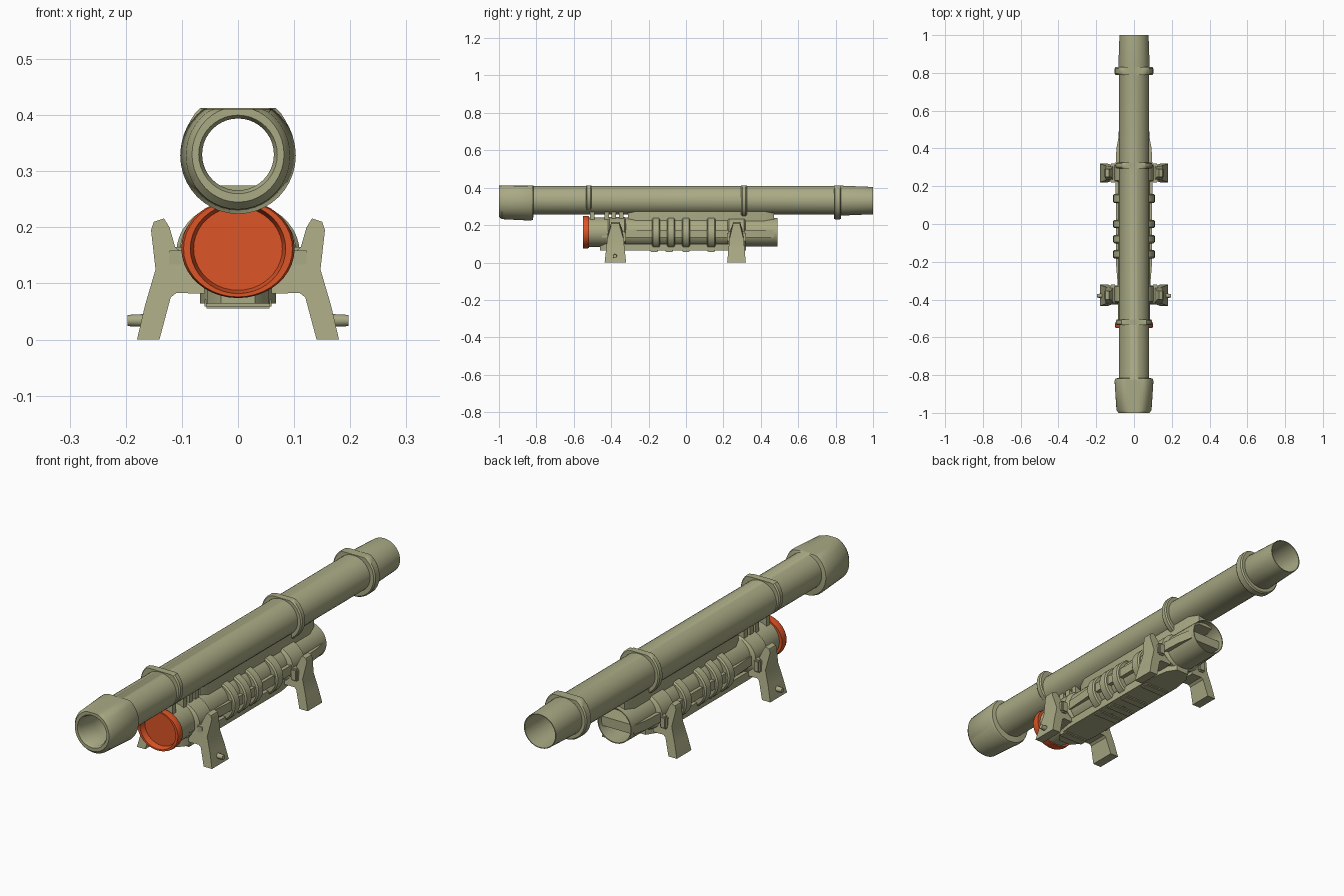
import bpy, bmesh, math

if "Cube" in bpy.data.objects:
    bpy.data.objects.remove(bpy.data.objects["Cube"])


def material(name, rgb):
    m = bpy.data.materials.new(name)
    m.diffuse_color = (*rgb, 1)
    m.use_nodes = True
    m.node_tree.nodes["Principled BSDF"].inputs["Base Color"].default_value = m.diffuse_color
    return m


GREEN = material("olive_drab", (0.40, 0.40, 0.235))
ORANGE = material("orange", (0.72, 0.09, 0.02))


def finish(name, bm, mat=GREEN, angle=35):
    bmesh.ops.recalc_face_normals(bm, faces=bm.faces)
    me = bpy.data.meshes.new(name)
    bm.to_mesh(me)
    bm.free()
    ob = bpy.data.objects.new(name, me)
    bpy.context.collection.objects.link(ob)
    me.materials.append(mat)
    bpy.ops.object.select_all(action='DESELECT')
    ob.select_set(True)
    bpy.context.view_layer.objects.active = ob
    bpy.ops.object.shade_smooth_by_angle(angle=math.radians(angle))
    return ob


def loft(name, rings, mat=GREEN, top=9.0, n=40, closed=False, cap=False):
    """Skin rings of (y, rx, rz, centre z); z is cut flat at top."""
    bm = bmesh.new()
    loops = []
    for y, rx, rz, cz in rings:
        loops.append([bm.verts.new((rx * math.cos(a), y, min(top, cz + rz * math.sin(a))))
                      for a in (2 * math.pi * i / n for i in range(n))])
    pairs = list(zip(loops, loops[1:]))
    if closed:
        pairs.append((loops[-1], loops[0]))
    for a, b in pairs:
        for i in range(n):
            j = (i + 1) % n
            bm.faces.new((a[i], a[j], b[j], b[i]))
    if cap:
        bm.faces.new(loops[-1])
    return finish(name, bm, mat)


def prism(name, pts, lo, hi, axis, taper=None, mat=GREEN, bevel=0.0):
    """Extrude a 2D outline along y (xz points) or z (xy points)."""
    bm = bmesh.new()
    ends = []
    for t in (lo, hi):
        vs = []
        for a, b in pts:
            if axis == 'y':
                mid = (lo + hi) / 2
                k = taper(b) if taper else 1
                vs.append(bm.verts.new((a, mid + (t - mid) * k, b)))
            else:
                vs.append(bm.verts.new((a, b, t)))
        ends.append(vs)
        bm.faces.new(vs)
    n = len(pts)
    for i in range(n):
        j = (i + 1) % n
        bm.faces.new((ends[0][i], ends[0][j], ends[1][j], ends[1][i]))
    if bevel:
        bmesh.ops.bevel(bm, geom=list(bm.edges), offset=bevel, segments=2, affect='EDGES')
    return finish(name, bm, mat)


def box(name, x, y, z, bevel=0.0):
    return prism(name, [(x[0], y[0]), (x[1], y[0]), (x[1], y[1]), (x[0], y[1])],
                 z[0], z[1], 'z', bevel=bevel)


def mirror_outline(half):
    return half + [(-x, y) for x, y in reversed(half)]


# Upper open tube: muzzle, long barrel and tapered tail in one skin
UZ = 0.333
loft("upper_tube", [
    (-0.99, 0.064, 0.064, 0.33), (-1.0, 0.07, 0.07, 0.33), (-1.0, 0.082, 0.085, 0.33),
    (-0.985, 0.093, 0.096, 0.328), (-0.83, 0.103, 0.104, 0.328), (-0.818, 0.098, 0.099, 0.328),
    (-0.815, 0.08, 0.077, UZ), (0.82, 0.08, 0.077, UZ), (0.83, 0.083, 0.08, 0.331),
    (1.0, 0.077, 0.073, 0.331), (1.0, 0.073, 0.070, 0.331), (0.8, 0.073, 0.070, UZ),
    (-0.8, 0.073, 0.070, UZ), (-0.9, 0.064, 0.064, 0.33)], top=0.411, closed=True)

# Clamp rings around the upper tube
for i, (y, w, r) in enumerate([(-0.52, 0.015, 0.095), (0.31, 0.015, 0.098), (0.81, 0.02, 0.102)]):
    cz = 0.35 if i == 0 else 0.333
    rz = 0.09 if i == 0 else r
    loft(f"upper_clamp_{i}", [(y - w, 0.075, 0.072, UZ), (y - w, r - 0.005, rz - 0.005, cz),
                              (y - w + 0.006, r, rz, cz), (y + w - 0.006, r, rz, cz),
                              (y + w, r - 0.005, rz - 0.005, cz), (y + w, 0.075, 0.072, UZ)],
         top=0.413, closed=True)

# Lower tube, open at the rear
LZ = 0.162
loft("lower_tube", [(-0.52, 0.085, 0.080, LZ), (0.49, 0.081, 0.077, LZ), (0.49, 0.077, 0.073, LZ),
                    (-0.52, 0.077, 0.073, LZ)], closed=True)

# Orange front cap with recessed disc
loft("front_cap", [(-0.518, 0.07, 0.07, LZ), (-0.518, 0.098, 0.085, LZ), (-0.54, 0.101, 0.088, LZ),
                   (-0.55, 0.097, 0.086, LZ), (-0.55, 0.085, 0.080, LZ), (-0.525, 0.079, 0.074, LZ)],
     ORANGE, cap=True)

# Raised grip bands around the lower tube
for i, (y, w) in enumerate([(-0.16, 0.022), (-0.08, 0.022), (0.0, 0.022), (0.135, 0.024)]):
    loft(f"grip_band_{i}", [(y - w, 0.078, 0.075, LZ), (y - w, 0.104, 0.086, 0.155),
                            (y - w + 0.006, 0.110, 0.092, 0.155), (y + w - 0.006, 0.110, 0.092, 0.155),
                            (y + w, 0.104, 0.086, 0.155), (y + w, 0.078, 0.075, LZ)], closed=True)

# Collars where the legs clasp the lower tube
for name, y in (("front", -0.37), ("rear", 0.27)):
    loft(f"{name}_collar", [(y - 0.05, 0.08, 0.077, LZ), (y - 0.04, 0.103, 0.082, LZ),
                            (y + 0.04, 0.103, 0.082, LZ), (y + 0.05, 0.08, 0.077, LZ)], closed=True)

# Tapered side cradle and rounded belly plate with ribs
prism("side_cradle", mirror_outline([(0.082, -0.45), (0.088, -0.3), (0.096, -0.2), (0.097, 0.32),
                                     (0.093, 0.40), (0.08, 0.47)]), 0.135, 0.175, 'z')
prism("belly_plate", mirror_outline([(0.03, -0.46), (0.055, -0.43), (0.068, -0.35), (0.068, 0.2),
                                     (0.055, 0.28), (0.03, 0.32)]), 0.064, 0.1, 'z')
for i, y in enumerate([-0.40, -0.17, -0.09, 0.0, 0.135]):
    box(f"belly_rib_{i}", (-0.06, 0.06), (y - 0.02, y + 0.02), (0.055, 0.075), 0.004)

# Web and small posts joining both tubes
prism("tube_web", mirror_outline([(0.035, -0.31), (0.05, -0.27), (0.05, 0.42), (0.035, 0.47)]),
      0.22, 0.275, 'z')
for i, y in enumerate([-0.50, -0.425, -0.385, -0.345]):
    box(f"tube_post_{i}", (-0.045, 0.045), (y - 0.012, y + 0.012), (0.225, 0.275))

# Four splayed legs with narrowing tops
LEG = [(0.14, 0.0), (0.18, 0.0), (0.166, 0.06), (0.147, 0.125), (0.155, 0.195), (0.15, 0.21),
       (0.132, 0.216), (0.122, 0.20), (0.112, 0.165), (0.095, 0.15), (0.06, 0.1), (0.06, 0.082),
       (0.11, 0.083), (0.12, 0.075)]


def leg_taper(z):
    return 1.0 - 0.35 * min(1, z / 0.18) - (0.25 if z > 0.19 else 0)


for side, s in (("right", 1), ("left", -1)):
    pts = [(s * x, z) for x, z in LEG]
    prism(f"front_leg_{side}", pts, -0.435, -0.32, 'y', leg_taper)
    prism(f"rear_leg_{side}", pts, 0.22, 0.32, 'y', leg_taper)
    # Outer hook lugs beside each leg top
    for name, y in (("front", -0.37), ("rear", 0.27)):
        box(f"{name}_lug_{side}", sorted((s * 0.095, s * 0.128)), (y - 0.05, y + 0.05),
            (0.11, 0.165), 0.006)
    # Bolt through each front foot
    bm = bmesh.new()
    bmesh.ops.create_cone(bm, cap_ends=True, segments=12, radius1=0.012, radius2=0.010, depth=0.04)
    for v in bm.verts:
        v.co = (s * (0.177 + v.co.z), -0.38 + v.co.x, 0.034 + v.co.y)
    finish(f"foot_bolt_{side}", bm)
